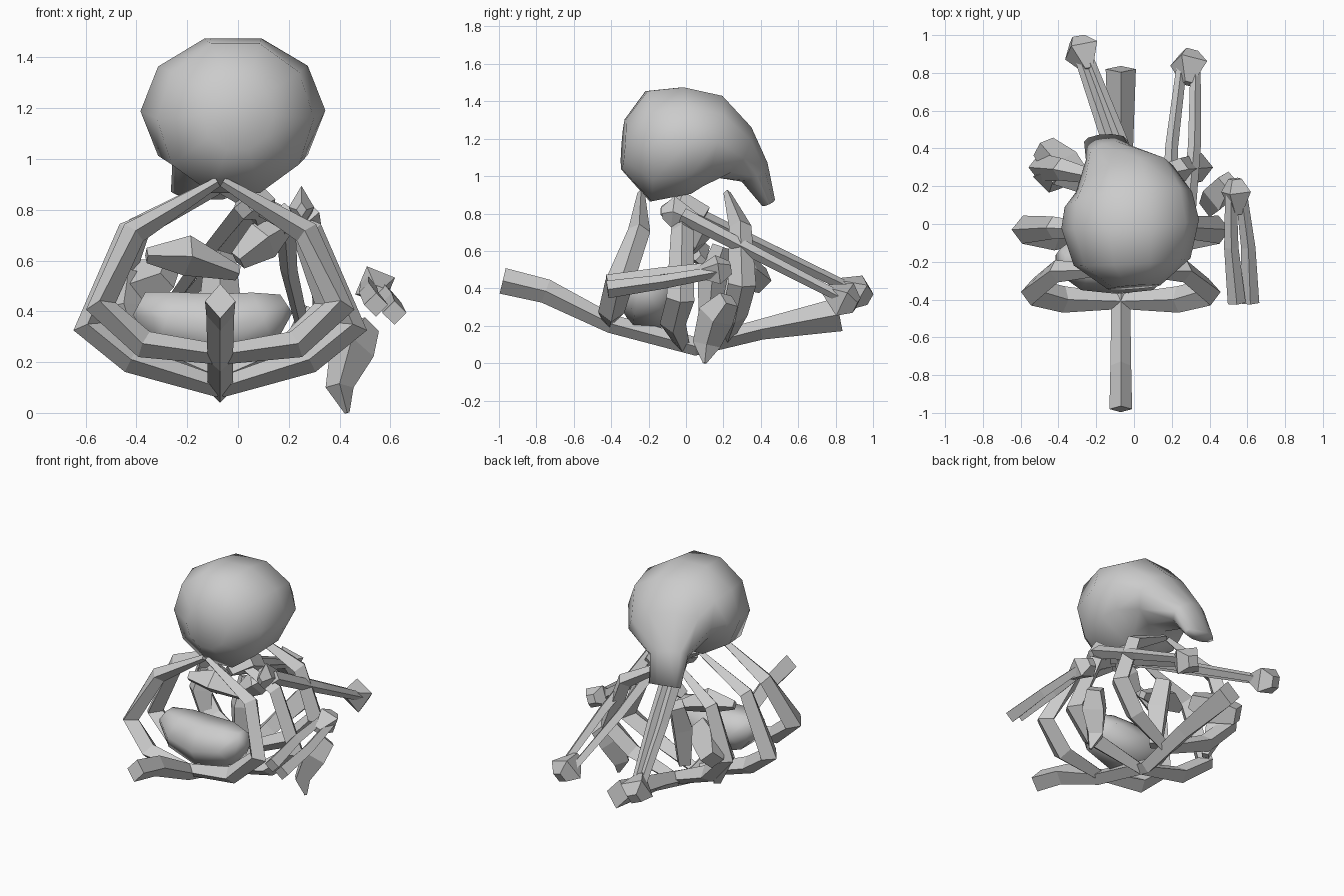
import bpy, bmesh, math
from mathutils import Vector

cube = bpy.data.objects.get("Cube")
if cube:
    bpy.data.objects.remove(cube, do_unlink=True)

grey = bpy.data.materials.new("bone_grey")
grey.use_nodes = True
tone = (0.6, 0.6, 0.6, 1)
grey.diffuse_color = tone
grey.node_tree.nodes["Principled BSDF"].inputs["Base Color"].default_value = tone

X, Y, Z = Vector((1, 0, 0)), Vector((0, 1, 0)), Vector((0, 0, 1))
MID = -0.07     # symmetry line of the rib cage


def sweep(name, path, radii, hint=X, sides=4, smooth=False, turn=0.0):
    """Loft a polygon section along a path; radii are numbers or (side, up) pairs."""
    pts = [Vector(p) for p in path]
    bm = bmesh.new()
    rings = []
    for i, p in enumerate(pts):
        before = (p - pts[i - 1]).normalized() if i else Vector()
        after = (pts[i + 1] - p).normalized() if i < len(pts) - 1 else Vector()
        t = (before + after).normalized()
        side = (hint - t * hint.dot(t)).normalized()
        up = side.cross(t)
        r = radii[i]
        a, b = r if isinstance(r, tuple) else (r, r)
        ring = []
        for k in range(sides):
            ang = math.tau * k / sides + turn
            ring.append(bm.verts.new(p + side * a * math.cos(ang) + up * b * math.sin(ang)))
        rings.append(ring)
    for low, high in zip(rings, rings[1:]):
        for k in range(sides):
            n = (k + 1) % sides
            bm.faces.new((low[k], low[n], high[n], high[k]))
    bm.faces.new(rings[0])
    bm.faces.new(rings[-1])
    bmesh.ops.recalc_face_normals(bm, faces=bm.faces)
    mesh = bpy.data.meshes.new(name)
    bm.to_mesh(mesh)
    bm.free()
    for f in mesh.polygons:
        f.use_smooth = smooth
    mesh.materials.append(grey)
    ob = bpy.data.objects.new(name, mesh)
    bpy.context.collection.objects.link(ob)
    return ob


def forearm(name, start, end, gap, thick=0.034, knob=0.105):
    """Two slim parallel bones ending in a faceted knob."""
    a, b = Vector(start), Vector(end)
    d = (b - a).normalized()
    for label, s in (("inner", -1), ("outer", 1)):
        off = gap * s
        sweep(f"{name}_{label}_bone", [a + off * 0.8, a.lerp(b, 0.5) + off, b + off * 0.6],
              [thick * 1.25, thick, thick * 0.8], Z)
    sweep(f"{name}_knob", [b - d * 0.12, b, b + d * 0.07],
          [knob * 0.3, knob, knob * 0.45], Z, turn=0.4)


# Rounded head running back into the drooping nape
sweep("head", [(0, -0.335, 1.17), (-0.01, -0.2, 1.16), (-0.02, 0, 1.19),
               (-0.03, 0.13, 1.19), (-0.05, 0.24, 1.14),
               (-0.13, 0.36, 1.03), (-0.15, 0.44, 0.86)],
      [0.14, (0.31, 0.31), (0.365, 0.3), (0.34, 0.26),
       (0.27, 0.17), (0.13, 0.09), (0.115, 0.04)], sides=10, smooth=True)

# Long curved keel under the whole body
sweep("keel", [(MID, -0.98, 0.44), (MID, -0.75, 0.385), (MID, -0.4, 0.21),
               (MID, 0.05, 0.09), (MID, 0.4, 0.18), (MID, 0.82, 0.26)],
      [(0.06, 0.07), (0.055, 0.065), (0.05, 0.05), (0.05, 0.05),
       (0.065, 0.055), (0.08, 0.09)])

# Rib pairs, given as distance from the middle, depth and height
ribs = {
    "front": [(0.01, -0.24, 0.91), (0.34, -0.25, 0.71), (0.47, -0.36, 0.42),
              (0.3, -0.4, 0.27), (0, -0.41, 0.23)],
    "middle": [(0.01, -0.04, 0.88), (0.36, -0.02, 0.71), (0.52, -0.03, 0.34),
               (0.35, -0.07, 0.21), (0, -0.02, 0.1)],
    "back": [(0.01, 0.22, 0.91), (0.32, 0.29, 0.73), (0.43, 0.3, 0.42),
             (0.28, 0.26, 0.26), (0, 0.22, 0.14)],
}
for label, path in ribs.items():
    for side, s in (("left", 1), ("right", -1)):
        sweep(f"{label}_rib_{side}", [(MID + s * x, y, z) for x, y, z in path],
              [0.02, (0.06, 0.05), (0.075, 0.06), (0.07, 0.055), 0.04], Y)

# Smooth bowl of the pelvis
sweep("pelvis", [(-0.39, -0.2, 0.43), (-0.28, -0.2, 0.37), (-0.09, -0.2, 0.33),
                 (0.1, -0.2, 0.37), (0.19, -0.2, 0.43)],
      [(0.07, 0.06), (0.15, 0.13), (0.17, 0.16), (0.15, 0.13), (0.06, 0.05)],
      Y, sides=6, smooth=True)

# Shoulder plates and neck blocks inside the cage
sweep("right_shoulder_plate", [(-0.36, 0, 0.62), (-0.2, 0.03, 0.62), (0, 0.08, 0.55)],
      [0.03, (0.1, 0.08), 0.03], Y)
sweep("left_shoulder_plate", [(0, 0.02, 0.6), (0.1, 0.05, 0.68), (0.2, 0.1, 0.74)],
      [0.04, (0.08, 0.08), 0.03], Y)
sweep("neck_block", [(0.02, -0.12, 0.8), (0.07, -0.02, 0.84), (0.08, 0.1, 0.78)],
      [0.04, 0.08, 0.06])
sweep("spine_block", [(MID, 0.2, 0.62), (MID, 0.14, 0.45), (MID, 0.12, 0.2)],
      [0.06, 0.08, 0.05])

# Limbs: two trailing behind, one lying along the left side
forearm("rear_right_limb", (0.06, 0, 0.82), (-0.28, 0.92, 0.38), X * 0.035)
forearm("rear_left_limb", (0.23, -0.02, 0.79), (0.29, 0.85, 0.34), X * 0.06)
forearm("side_left_limb", (0.58, -0.42, 0.41), (0.54, 0.17, 0.5), Vector((0.045, 0, -0.02)), 0.038, 0.085)
sweep("rear_left_elbow", [(0.25, -0.13, 0.8), (0.25, -0.07, 0.81), (0.25, 0.05, 0.76)],
      [(0.02, 0.03), (0.05, 0.085), (0.03, 0.04)])

# Hanging feet and the folded right arm
sweep("left_foot", [(0.5, 0.23, 0.34), (0.45, 0.16, 0.25), (0.4, 0.11, 0.1), (0.43, 0.1, 0)],
      [0.06, (0.09, 0.1), (0.055, 0.075), 0.01])
sweep("right_upper_arm", [(-0.27, 0.22, 0.55), (-0.38, 0.3, 0.5), (-0.48, 0.41, 0.44)],
      [0.06, 0.11, 0.07], Z)
sweep("right_foot", [(-0.43, 0.27, 0.56), (-0.45, 0.25, 0.42), (-0.38, 0.22, 0.2)],
      [0.05, 0.085, 0.03])
